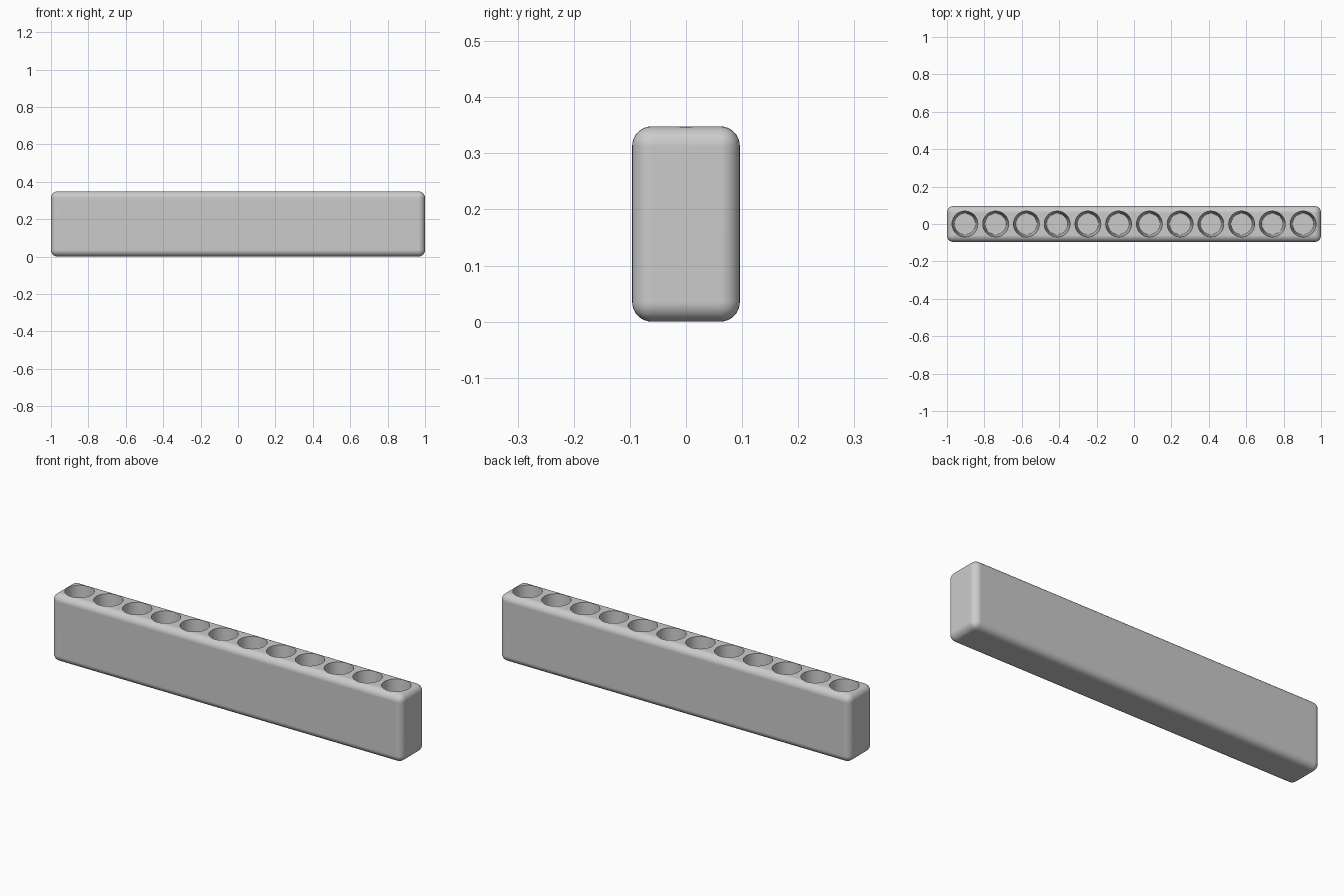
import bpy, bmesh, math
from mathutils import Matrix

cube = bpy.data.objects.get("Cube")
if cube:
    bpy.data.objects.remove(cube, do_unlink=True)

LENGTH, DEPTH, HEIGHT = 2.0, 0.192, 0.348
EDGE_RADIUS = 0.035
HOLES, FIRST_X = 12, -0.904
RIM_RADIUS, BASE_RADIUS, FLOOR_Z = 0.069, 0.056, 0.05

grey = bpy.data.materials.new("light_grey")
grey.use_nodes = True
colour = (0.6, 0.6, 0.6, 1)
grey.diffuse_color = colour
grey.node_tree.nodes["Principled BSDF"].inputs["Base Color"].default_value = colour


def mesh_object(name, bm):
    mesh = bpy.data.meshes.new(name)
    bm.to_mesh(mesh)
    bm.free()
    mesh.materials.append(grey)
    obj = bpy.data.objects.new(name, mesh)
    bpy.context.collection.objects.link(obj)
    return obj


# Rounded block
bm = bmesh.new()
bmesh.ops.create_cube(bm, size=1)
bmesh.ops.scale(bm, vec=(LENGTH, DEPTH, HEIGHT), verts=bm.verts)
bmesh.ops.translate(bm, vec=(0, 0, HEIGHT / 2), verts=bm.verts)
bmesh.ops.bevel(bm, geom=bm.edges[:], offset=EDGE_RADIUS, segments=8,
                profile=0.5, affect='EDGES')
holder = mesh_object("holder_block", bm)

# Row of slightly tapered sockets, cut from the top
bm = bmesh.new()
height = HEIGHT - FLOOR_Z
for i in range(HOLES):
    x = FIRST_X - 2 * FIRST_X * i / (HOLES - 1)
    # The cone runs on above the block so that the cut is clean
    slope = (RIM_RADIUS - BASE_RADIUS) / height
    tall = height + EDGE_RADIUS
    bmesh.ops.create_cone(bm, cap_ends=True, segments=48,
                          radius1=BASE_RADIUS,
                          radius2=BASE_RADIUS + slope * tall, depth=tall,
                          matrix=Matrix.Translation((x, 0, FLOOR_Z + tall / 2)))
cutter = mesh_object("socket_cutter", bm)
cutter.hide_render = True

bpy.ops.object.select_all(action='DESELECT')
holder.select_set(True)
bpy.context.view_layer.objects.active = holder
cut = holder.modifiers.new("sockets", 'BOOLEAN')
cut.operation = 'DIFFERENCE'
cut.solver = 'EXACT'
cut.object = cutter
bpy.ops.object.modifier_apply(modifier=cut.name)
bpy.data.objects.remove(cutter, do_unlink=True)

# Smooth corners, crisp socket rims, flat sides
bpy.ops.object.shade_smooth_by_angle(angle=math.radians(35))
normals = holder.modifiers.new("flat_sides", 'WEIGHTED_NORMAL')
normals.keep_sharp = True
